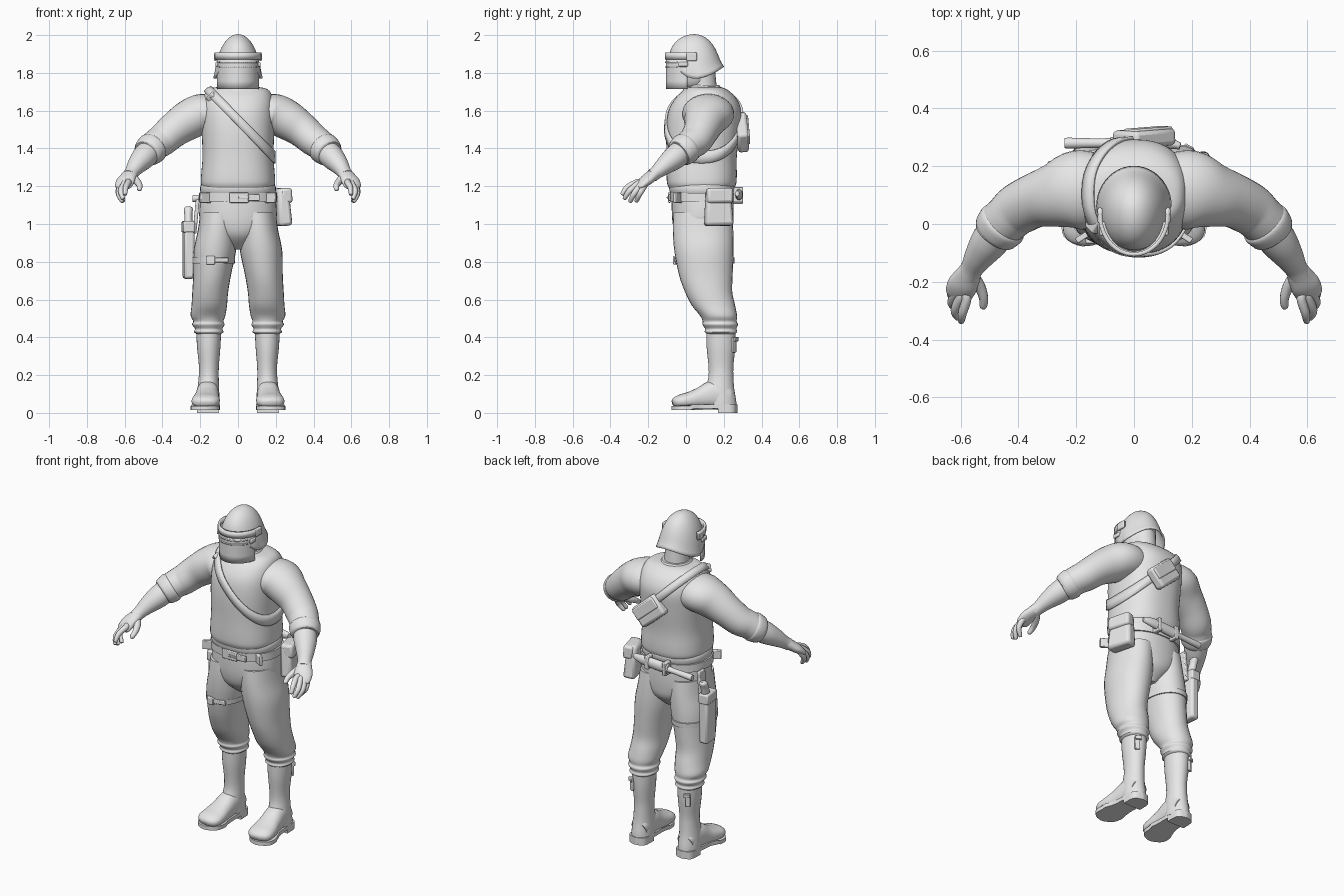
import bpy, bmesh, math
from mathutils import Vector, Matrix, Euler
from mathutils.bvhtree import BVHTree

grey = bpy.data.materials.new("plain_grey")
grey.diffuse_color = (0.8, 0.8, 0.8, 1)


def finish(name, bm, mirror=False, thick=0, bevel=0, angle=40):
    bmesh.ops.recalc_face_normals(bm, faces=bm.faces)
    me = bpy.data.meshes.new(name)
    bm.to_mesh(me)
    bm.free()
    me.materials.append(grey)
    me.shade_smooth()
    me.set_sharp_from_angle(angle=math.radians(angle))
    ob = bpy.data.objects.new(name, me)
    bpy.context.collection.objects.link(ob)
    if thick:
        m = ob.modifiers.new("thickness", 'SOLIDIFY')
        m.thickness, m.offset = thick, 0
    if bevel:
        m = ob.modifiers.new("bevel", 'BEVEL')
        m.width, m.segments = bevel, 2
    if mirror:
        ob.modifiers.new("mirror", 'MIRROR')
    return ob


def smooth(rows, k):
    """Catmull-Rom refinement of rows of numbers."""
    out = []
    for i in range(len(rows) - 1):
        p = [rows[max(0, min(len(rows) - 1, i + j))] for j in (-1, 0, 1, 2)]
        for s in range(k):
            t = s / k
            out.append([b + .5 * t * (c - a + t * (2*a - 5*b + 4*c - d + t * (3*(b - c) + d - a)))
                        for a, b, c, d in zip(*p)])
    return out + [list(rows[-1])]


def loft(name, rows, k=4, n=2.0, sides=28, along=False, **kw):
    """Rows are x, y, z, radius a, radius b; rings lie flat or follow the path."""
    rows = smooth(rows, k)
    bm, rings = bmesh.new(), []
    for i, r in enumerate(rows):
        c, u, v = Vector(r[:3]), Vector((1, 0, 0)), Vector((0, 1, 0))
        if along:
            t = Vector(rows[min(i + 1, len(rows) - 1)][:3]) - Vector(rows[max(i - 1, 0)][:3])
            u = t.cross(Vector((0, 0, 1))).normalized()
            v = u.cross(t).normalized()
        ring = []
        for s in range(sides):
            co, si = math.cos(math.tau * s / sides), math.sin(math.tau * s / sides)
            x = math.copysign(abs(co) ** (2 / n), co) * max(r[3], .002)
            y = math.copysign(abs(si) ** (2 / n), si) * max(r[4], .002)
            ring.append(bm.verts.new(c + u * x + v * y))
        rings.append(ring)
    for a, b in zip(rings, rings[1:]):
        for s in range(sides):
            bm.faces.new((a[s], a[(s + 1) % sides], b[(s + 1) % sides], b[s]))
    bm.faces.new(rings[0])
    bm.faces.new(rings[-1])
    return finish(name, bm, **kw)


def surface(name, f, nu, nv, **kw):
    """Sheet through f(u, v), with u and v from 0 to 1."""
    bm = bmesh.new()
    g = [[bm.verts.new(f(i / nu, j / nv)) for i in range(nu + 1)] for j in range(nv + 1)]
    for j in range(nv):
        for i in range(nu):
            bm.faces.new((g[j][i], g[j][i + 1], g[j + 1][i + 1], g[j + 1][i]))
    bmesh.ops.remove_doubles(bm, verts=bm.verts, dist=.0003)
    return finish(name, bm, **kw)


def box(name, c, size, rot=(0, 0, 0), taper=1, bevel=.008, **kw):
    bm = bmesh.new()
    bmesh.ops.create_cube(bm, size=1)
    for v in bm.verts:
        if v.co.z > 0:
            v.co.x *= taper
            v.co.y *= taper
    m = Matrix.Translation(c) @ Euler(rot).to_matrix().to_4x4() @ Matrix.Diagonal((*size, 1))
    bm.transform(m)
    return finish(name, bm, bevel=bevel, **kw)


# Torso: vest, shirt hem, pelvis
vest = loft("vest", [(0, .083, 1.19, .187, .172), (0, .083, 1.215, .196, .183), (0, .083, 1.26, .195, .186),
                     (0, .083, 1.36, .188, .186), (0, .09, 1.5, .192, .195), (0, .1, 1.6, .192, .192),
                     (0, .105, 1.665, .184, .162), (0, .105, 1.705, .166, .122),
                     (0, .1, 1.722, .13, .095), (0, .1, 1.728, .06, .06)], n=2.4, sides=48)
loft("shirt_hem", [(0, .086, 1.15, .19, .162), (0, .086, 1.175, .2, .173), (0, .086, 1.205, .197, .173),
                   (0, .086, 1.23, .17, .15)], n=2.3, sides=40)
loft("pelvis", [(0, .087, 1.18, .19, .16), (0, .088, 1.1, .203, .164), (0, .09, 1.0, .198, .16),
                (0, .095, .93, .13, .14), (0, .1, .865, .04, .07)], n=2.2, sides=40)
loft("belt", [(0, .088, 1.118, .209, .171), (0, .088, 1.165, .207, .173)], k=1, n=2.25, sides=48)
loft("collar", [(0, .085, 1.66, .11, .12), (0, .087, 1.715, .092, .1), (0, .09, 1.735, .08, .086)])
loft("neck", [(0, .09, 1.66, .078, .08), (0, .085, 1.74, .07, .076), (0, .07, 1.85, .07, .08)])

# Belt buckle
box("buckle_plate", (.005, -.088, 1.14), (.1, .014, .055), bevel=.004)
box("buckle_tongue", (.08, -.086, 1.14), (.07, .012, .035), bevel=.004)
box("buckle_pin", (.03, -.098, 1.14), (.055, .008, .012), bevel=.003)
box("belt_loop", (.17, -.04, 1.14), (.02, .07, .055), (0, 0, 1.0), bevel=.004, mirror=True)

# Head, helmet and visor
loft("head", [(0, .03, 1.715, .03, .04), (0, .03, 1.74, .07, .085), (0, .035, 1.82, .092, .105),
              (0, .04, 1.9, .09, .1), (0, .04, 1.95, .05, .06)])


def helmet(u, v):
    th, ph = math.tau * u, v * math.pi / 2
    f = -math.sin(th)
    rim = 1.77 + (.115 * f ** 2 if f > 0 else .06 * f * f)
    flare = 1 + v ** 8 * (.2 if f < 0 else .03) * (.4 + .6 * abs(f))
    r = math.sin(ph) * flare
    return (.116 * r * math.cos(th), .045 - .127 * r * f, rim + (2.0 - rim) * math.cos(ph))


def band(rx, ry, ang, z0, z1, cy=.03):
    def f(u, v):
        a = (2 * u - 1) * ang
        return (rx * math.sin(a), cy - ry * math.cos(a), z0 + (z1 - z0) * v)
    return f


surface("helmet_shell", helmet, 48, 18, thick=.01)
surface("visor", band(.108, .131, 1.4, 1.715, 1.885), 24, 4, thick=.012)
surface("visor_brow", band(.117, .135, 1.75, 1.872, 1.908), 24, 1, thick=.014)
surface("slit_top", band(.112, .136, 1.0, 1.852, 1.859), 20, 1, thick=.012)
surface("slit_bottom", band(.112, .136, 1.0, 1.828, 1.835), 20, 1, thick=.012)
box("visor_hinge", (.119, .03, 1.885), (.014, .055, .045), bevel=.006, mirror=True)
box("visor_side_clip", (.112, -.015, 1.845), (.014, .05, .025), bevel=.005, mirror=True)

# Arms: sleeve with cuff folds, forearm, hand
loft("sleeve", [(.13, .115, 1.585, .13, .1), (.2, .117, 1.58, .137, .107), (.27, .1, 1.545, .113, .104),
                (.34, .082, 1.497, .095, .092), (.4, .052, 1.445, .09, .085), (.435, .022, 1.42, .084, .08),
                (.465, -.008, 1.392, .082, .078), (.485, -.035, 1.372, .072, .07)],
     along=True, mirror=True)
loft("sleeve_cuff", [(.447, .008, 1.408, .08, .078), (.456, -.002, 1.4, .089, .084),
                     (.48, -.03, 1.377, .081, .076), (.488, -.04, 1.37, .06, .06)], along=True, mirror=True)
loft("forearm", [(.455, 0, 1.4, .065, .065), (.5, -.06, 1.352, .065, .063), (.535, -.11, 1.312, .052, .05),
                 (.56, -.152, 1.277, .04, .037), (.575, -.18, 1.255, .04, .034)], along=True, mirror=True)
loft("palm", [(.56, -.15, 1.278, .036, .032), (.578, -.185, 1.252, .046, .03), (.595, -.215, 1.228, .052, .028),
              (.607, -.245, 1.2, .046, .021), (.61, -.255, 1.19, .03, .012)], along=True, mirror=True)
loft("thumb", [(.562, -.18, 1.25, .024, .024), (.535, -.215, 1.225, .02, .02), (.521, -.255, 1.205, .016, .016),
               (.522, -.285, 1.185, .013, .013), (.524, -.293, 1.179, .004, .004)],
     sides=12, along=True, mirror=True)
for name, base, mid, tip in (("index_finger", (.58, -.26, 1.22), (.594, -.31, 1.195), (.598, -.337, 1.158)),
                             ("middle_finger", (.602, -.255, 1.212), (.62, -.3, 1.175), (.609, -.325, 1.135)),
                             ("ring_finger", (.619, -.24, 1.206), (.631, -.275, 1.16), (.612, -.295, 1.12)),
                             ("little_finger", (.625, -.22, 1.204), (.632, -.245, 1.16), (.607, -.262, 1.122))):
    start = Vector((.596, -.215, 1.228)).lerp(Vector(base), .5)
    end = Vector(tip) + (Vector(tip) - Vector(mid)) * .1
    loft(name, [(*start, .015, .015), (*base, .017, .017), (*mid, .015, .015),
                (*tip, .011, .011), (*end, .003, .003)], sides=12, along=True, mirror=True)

# Legs: trousers bunched over tall boots
loft("trouser_leg", [(.1, .088, 1.06, .1, .155), (.108, .09, .97, .104, .16), (.122, .095, .86, .112, .157),
                     (.137, .105, .73, .1, .142), (.147, .12, .64, .095, .125), (.152, .145, .57, .094, .115),
                     (.159, .172, .515, .092, .098), (.157, .178, .485, .08, .09), (.157, .181, .468, .086, .094),
                     (.155, .184, .445, .073, .083), (.155, .185, .428, .078, .086),
                     (.155, .186, .415, .06, .07)], n=2.1, mirror=True)
loft("boot_shaft", [(.155, .185, .44, .066, .078), (.155, .185, .35, .062, .076), (.154, .185, .25, .053, .066),
                    (.155, .185, .19, .053, .066), (.157, .18, .13, .057, .075), (.158, .185, .07, .06, .08),
                    (.158, .188, .035, .06, .08)], mirror=True)
loft("boot_foot", [(.157, .23, .08, .05, .05), (.157, .2, .09, .056, .075), (.16, .14, .095, .06, .075),
                   (.164, .08, .08, .064, .058), (.169, .02, .067, .073, .045), (.172, -.03, .06, .073, .037),
                   (.174, -.06, .055, .055, .026), (.175, -.072, .052, .025, .012)],
     along=True, n=2.3, mirror=True)


def slab(name, pts, z0, z1, toe=0):
    bm = bmesh.new()
    low = [bm.verts.new((x, y, z0 + (toe if y < .03 else 0))) for x, y in pts]
    bm.faces.new(low)
    ext = bmesh.ops.extrude_face_region(bm, geom=bm.faces[:])
    for v in ext["geom"]:
        if isinstance(v, bmesh.types.BMVert):
            v.co.z += z1 - z0
    return finish(name, bm, mirror=True)


outline = smooth([(.158, .272), (.21, .25), (.218, .17), (.225, .09), (.248, .02), (.242, -.045), (.175, -.078),
                  (.11, -.045), (.096, .02), (.1, .09), (.1, .17), (.107, .25), (.158, .272)], 4)[:-1]
slab("boot_sole", outline, .022, .045, toe=-.008)
heel = [p for p in outline if p[1] > .15]
slab("boot_heel", heel, 0, .04)
box("boot_strap", (.19, .255, .36), (.03, .014, .08), (0, 0, -.5), bevel=.004, mirror=True)
box("boot_buckle", (.19, .264, .39), (.036, .016, .022), (0, 0, -.5), bevel=.003, mirror=True)

# Sling strap wrapped round the vest in a sloping plane
tree = BVHTree.FromPolygons([v.co.copy() for v in vest.data.vertices],
                            [tuple(p.vertices) for p in vest.data.polygons])
mid = Vector((.035, .09, 1.515))
down, across = Vector((.7, 0, -.714)), Vector((.714, 0, .7))


def sling(u, v):
    d = down * math.cos(math.tau * u) + Vector((0, 1, 0)) * math.sin(math.tau * u)
    start = mid + across * (v - .5) * .045
    hit = tree.ray_cast(start, d)[0]
    return (hit or start + d * .2) + d * .006


surface("sling_strap", sling, 64, 2, thick=.012)
box("sling_buckle", (-.135, .0, 1.675), (.04, .05, .05), (.6, .75, 0), bevel=.006)
box("back_pouch", (.035, .298, 1.485), (.19, .06, .13), (.08, .72, .08), bevel=.016)
box("back_pouch_flap", (.05, .326, 1.5), (.17, .016, .065), (.08, .72, .08), bevel=.006)

# Hip pouch and sheathed knife on the belt
box("hip_pouch", (.232, .172, 1.09), (.075, .155, .2), (0, -.06, .25), taper=.82, bevel=.018)
box("hip_pouch_flap", (.244, .177, 1.15), (.06, .14, .08), (0, -.06, .25), bevel=.014)
loft("knife_handle", [(-.237, .28, 1.135, .015, .015), (-.23, .28, 1.135, .019, .019),
                      (-.12, .28, 1.142, .016, .016), (-.07, .28, 1.146, .019, .019)],
     k=2, sides=16, along=True)
loft("knife_sheath", [(-.08, .28, 1.145, .022, .032), (.1, .28, 1.157, .02, .028), (.16, .27, 1.161, .012, .014)],
     k=2, sides=16, along=True)
for x in (-.06, .06):
    box("sheath_loop", (x, .275, 1.145 + (x + .08) * .07), (.025, .055, .08), bevel=.005)

# Thigh holster with strap and grip
box("holster", (-.262, .165, .86), (.056, .105, .3), (0, 0, .1), bevel=.014)
box("holster_hanger", (-.222, .16, 1.04), (.02, .06, .18), (0, .1, 0), bevel=.005)
box("holster_cover", (-.264, .165, .985), (.062, .112, .06), (0, 0, .1), bevel=.008)
loft("pistol_grip", [(-.262, .18, 1.0, .022, .03), (-.263, .195, 1.05, .021, .027), (-.263, .207, 1.08, .024, .026),
                     (-.263, .209, 1.092, .014, .016)], sides=14)
loft("thigh_strap", [(-.129, .1, .792, .112, .156), (-.128, .1, .822, .113, .158)], k=1, n=2.1, sides=36)
box("thigh_strap_buckle", (-.145, -.058, .808), (.045, .02, .045), bevel=.005)
box("thigh_strap_tab", (-.09, -.051, .81), (.08, .012, .026), (0, 0, .15), bevel=.004)
